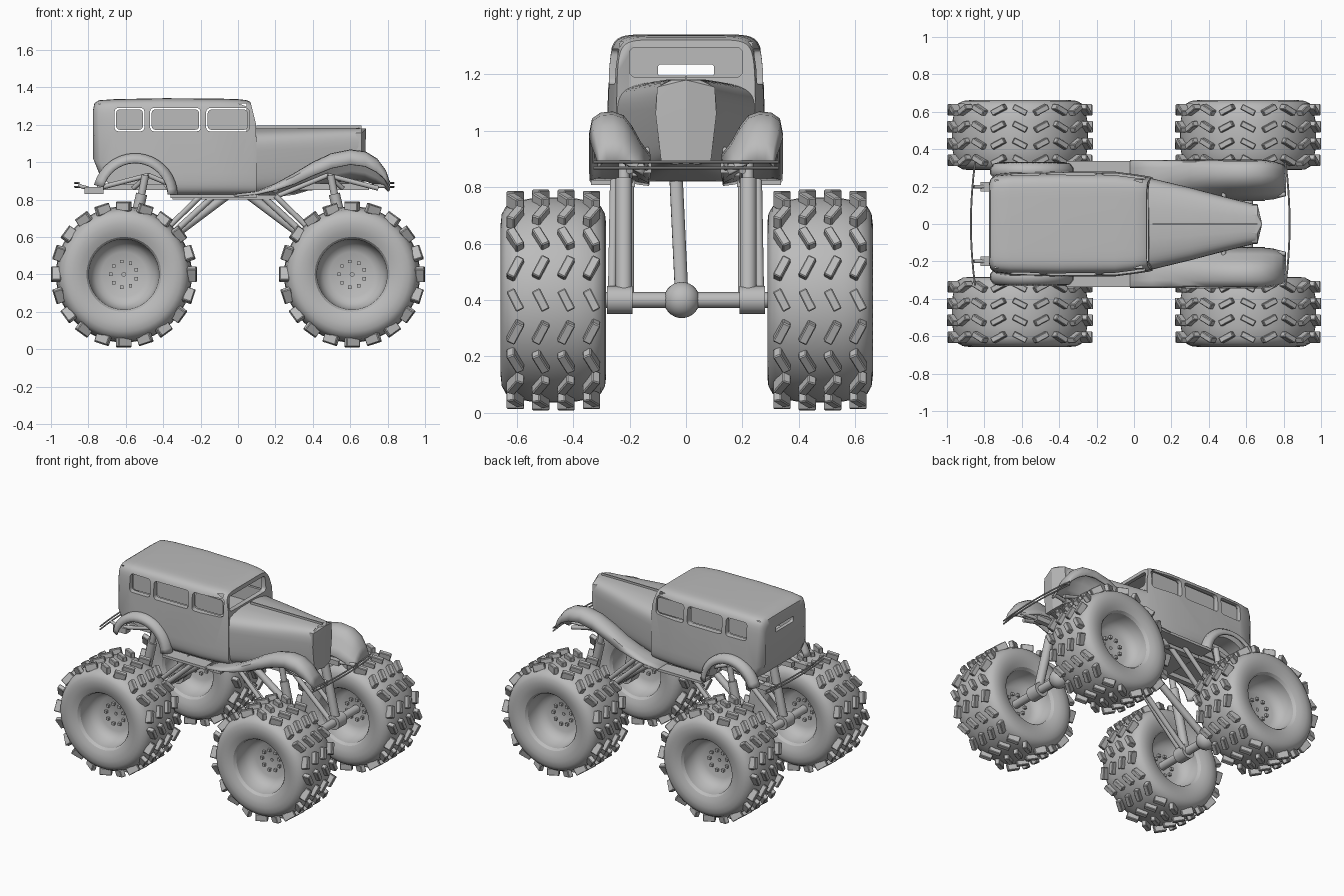
import bpy, bmesh, math
from mathutils import Vector, Matrix

if "Cube" in bpy.data.objects:
    bpy.data.objects.remove(bpy.data.objects["Cube"])

grey = bpy.data.materials.new("plain grey")
grey.use_nodes = True
grey.diffuse_color = (0.5, 0.5, 0.5, 1)
grey.node_tree.nodes["Principled BSDF"].inputs["Base Color"].default_value = (0.5, 0.5, 0.5, 1)


def finish(bm, name, angle=35, solid=0, cutter=None):
    bmesh.ops.recalc_face_normals(bm, faces=bm.faces)
    me = bpy.data.meshes.new(name)
    bm.to_mesh(me)
    bm.free()
    me.materials.append(grey)
    ob = bpy.data.objects.new(name, me)
    bpy.context.collection.objects.link(ob)
    bpy.ops.object.select_all(action='DESELECT')
    ob.select_set(True)
    bpy.context.view_layer.objects.active = ob
    if solid:
        mod = ob.modifiers.new("thickness", 'SOLIDIFY')
        mod.thickness, mod.offset = solid, 0
    if cutter:
        mod = ob.modifiers.new("openings", 'BOOLEAN')
        mod.object, mod.solver, mod.use_self = cutter, 'EXACT', True
        bpy.ops.object.modifier_apply(modifier=mod.name)
    bpy.ops.object.shade_smooth_by_angle(angle=math.radians(angle))
    return ob


def box(bm, lo, hi, round_axis=None, r=0.02):
    lo, hi = Vector(lo), Vector(hi)
    m = Matrix.Translation((lo + hi) / 2) @ Matrix.Diagonal((*(hi - lo), 1))
    vs = bmesh.ops.create_cube(bm, size=1, matrix=m)["verts"]
    if round_axis is not None:
        es = {e for v in vs for e in v.link_edges
              if abs((e.verts[0].co - e.verts[1].co).normalized()[round_axis]) > 0.9}
        bmesh.ops.bevel(bm, geom=list(es), offset=r, segments=3, affect='EDGES', profile=0.5)


def tube(bm, p, q, r, n=14):
    p, q = Vector(p), Vector(q)
    d = q - p
    m = Matrix.Translation((p + q) / 2) @ d.to_track_quat('Z', 'Y').to_matrix().to_4x4()
    bmesh.ops.create_cone(bm, cap_ends=True, segments=n, radius1=r, radius2=r,
                          depth=d.length, matrix=m)


def loft(bm, rings, closed=True, caps=True):
    rows = [[bm.verts.new(p) for p in ring] for ring in rings]
    n = len(rows[0])
    for a, b in zip(rows, rows[1:]):
        for i in range(n if closed else n - 1):
            j = (i + 1) % n
            bm.faces.new((a[i], a[j], b[j], b[i]))
    if caps:
        bm.faces.new(rows[0])
        bm.faces.new(rows[-1])


def rounded_ring(x, w, zb, zt, power, shape, n=48):
    # superellipse cross-section; shape(x, y, z) bends each point
    pts = []
    for i in range(n):
        a = math.tau * (i + 0.5) / n
        c, s = math.cos(a), math.sin(a)
        y = w * math.copysign(abs(c) ** (2 / power), c)
        z = (zb + zt) / 2 + (zt - zb) / 2 * math.copysign(abs(s) ** (2 / power), s)
        pts.append(shape(x, y, z))
    return pts


# Cabin interior, windows and wheel arches, cut out of the cabin
windows = ((-0.66, -0.5), (-0.47, -0.2), (-0.17, 0.06))
bm = bmesh.new()
box(bm, (-0.745, -0.235, 1.06), (0.045, 0.235, 1.315))
for s in (-1, 1):
    for x0, x1 in windows:
        y0, y1 = sorted((s * 0.2, s * 0.4))
        box(bm, (x0, y0, 1.165), (x1, y1, 1.29), 1)
    tube(bm, (-0.545, s * 0.17, 0.81), (-0.545, s * 0.4, 0.81), 0.185, n=40)
box(bm, (0.0, -0.2, 1.19), (0.3, 0.2, 1.295), 0)
box(bm, (-0.9, -0.1, 1.195), (-0.7, 0.1, 1.235), 0, 0.01)
cutter = finish(bm, "opening_cutter")
cutter.hide_render = True


# Cabin with leaning sides, raked back and raked windscreen
def cabin_shape(x, y, z):
    y *= 1 - 0.06 * max(0, z - 1.1) / 0.24
    if x < -0.7:
        x += 0.4 * max(0, 1.02 - z)
    if x > 0.05:
        x -= 0.25 * max(0, z - 1.19)
    return x, y, z


bm = bmesh.new()
cabin = [(-0.775, 0.215, 0.94, 1.28), (-0.768, 0.245, 0.91, 1.315), (-0.745, 0.266, 0.89, 1.331),
         (-0.66, 0.276, 0.88, 1.337), (-0.4, 0.282, 0.88, 1.342), (-0.36, 0.282, 0.82, 1.342),
         (-0.1, 0.28, 0.82, 1.34), (0.0, 0.267, 0.82, 1.337), (0.08, 0.255, 0.82, 1.332),
         (0.1, 0.25, 0.82, 1.322)]
loft(bm, [rounded_ring(*sec, 8.5, cabin_shape) for sec in cabin])
finish(bm, "cabin", 40, cutter=cutter)
cutter.hide_viewport = True

# Side window panes
bm = bmesh.new()
for s in (-1, 1):
    for x0, x1 in windows:
        box(bm, (x0 + 0.008, s * 0.24 - 0.003, 1.173), (x1 - 0.008, s * 0.24 + 0.003, 1.282), 1)
finish(bm, "window_panes")


# Tapering hood with a ridge along the top
def hood_shape(x, y, z):
    return x, y * (1 - 0.25 * max(0, x) * max(0, 1.08 - z) / 0.2), z - 0.12 * abs(y) * max(0, z - 1.05) / 0.13


bm = bmesh.new()
hood = [(0.08, 0.248, 0.82, 1.19), (0.3, 0.195, 0.84, 1.19), (0.5, 0.142, 0.86, 1.188), (0.65, 0.105, 0.88, 1.186)]
loft(bm, [rounded_ring(*sec, 5, hood_shape) for sec in hood])
box(bm, (0.1, -0.004, 1.17), (0.66, 0.004, 1.195))
finish(bm, "hood", 40)

# Pointed radiator grille
bm = bmesh.new()
outline = [(0.05, 1.18), (0.102, 1.155), (0.108, 1.06), (0.088, 0.89)]
for x in (0.63, 0.66):
    for y, z in outline:
        bm.verts.new((x, y, z))
        bm.verts.new((x, -y, z))
bm.verts.new((0.685, 0, 1.18))
bm.verts.new((0.675, 0, 0.88))
bmesh.ops.convex_hull(bm, input=bm.verts)
finish(bm, "radiator_grille", 15)

# Fenders and running boards, one set per side
front_path = [(-0.02, 0.825, 0.1), (0.1, 0.84, 0.15), (0.2, 0.88, 0.4), (0.3, 0.935, 0.7),
              (0.4, 0.995, 0.9), (0.5, 1.042, 1), (0.6, 1.062, 1), (0.68, 1.052, 1),
              (0.74, 1.015, 0.9), (0.785, 0.955, 0.6), (0.808, 0.89, 0.3)]
front_section = [(0.13, -0.15), (0.165, -0.105), (0.195, -0.05), (0.225, -0.012), (0.26, 0),
                 (0.3, -0.003), (0.328, -0.022), (0.338, -0.075)]
rear_section = [(0.25, 0.205), (0.27, 0.222), (0.295, 0.222), (0.318, 0.205), (0.325, 0.175)]
for s, side in ((1, "left"), (-1, "right")):
    bm = bmesh.new()
    rings = []
    for x, z, k in front_path:
        pinch = 0.25 * max(0, x - 0.72) / 0.09
        rings.append([(x, s * (y + (0.22 - y) * pinch), z + dz * k) for y, dz in front_section])
    loft(bm, rings, False, False)
    finish(bm, "front_fender_" + side, 50, solid=0.012)

    bm = bmesh.new()
    rings = []
    for i in range(19):
        a = math.radians(2 + i * 163 / 18)
        rings.append([(-0.55 + r * math.cos(a), s * y, 0.82 + r * math.sin(a)) for y, r in rear_section])
    loft(bm, rings, False, False)
    finish(bm, "rear_fender_" + side, 50, solid=0.012)

    bm = bmesh.new()
    box(bm, (-0.36, min(s * 0.24, s * 0.337), 0.808), (0.1, max(s * 0.24, s * 0.337), 0.826))
    finish(bm, "running_board_" + side)

# Chassis rails with bent strut tubes, bumper arms
bm = bmesh.new()
for s in (-1, 1):
    box(bm, (-0.74, s * 0.14 - 0.018, 0.85), (0.7, s * 0.14 + 0.018, 0.885))
    box(bm, (-0.35, s * 0.2 - 0.02, 0.8), (0.22, s * 0.2 + 0.02, 0.825))
    box(bm, (-0.82, s * 0.2 - 0.025, 0.83), (-0.72, s * 0.2 + 0.025, 0.868))
    tube(bm, (0.68, s * 0.14, 0.87), (0.81, s * 0.16, 0.875), 0.012)
    tube(bm, (-0.8, s * 0.2, 0.86), (-0.855, s * 0.2, 0.875), 0.01)
    for e in (-1, 1):
        path = [(e * 0.2, s * 0.2, 0.815), (e * 0.48, s * 0.21, 0.93), (e * 0.75, s * 0.2, 0.86)]
        for p, q in zip(path, path[1:]):
            tube(bm, p, q, 0.013)
        tube(bm, (e * 0.48, s * 0.21, 0.93), (e * 0.56, s * 0.16, 0.86), 0.012)
for x in (-0.48, 0.48):
    tube(bm, (x, -0.21, 0.93), (x, 0.21, 0.93), 0.012)
for x in (-0.33, 0.2):
    box(bm, (x - 0.015, -0.21, 0.84), (x + 0.015, 0.21, 0.87))
finish(bm, "chassis_frame")

# Thin bowed double-bar bumpers
for e, x0, name in ((1, 0.81, "front_bumper"), (-1, 0.85, "rear_bumper")):
    bm = bmesh.new()
    for z in (0.868, 0.889):
        pts = [(e * (x0 + 0.022 * (1 - (i / 4) ** 2)), i * 0.082, z) for i in range(-4, 5)]
        for p, q in zip(pts, pts[1:]):
            tube(bm, p, q, 0.005, n=8)
    finish(bm, name)

# Axles, differentials, shocks, links and drive shafts
for e, end in ((1, "front"), (-1, "rear")):
    bm = bmesh.new()
    x = e * 0.61
    tube(bm, (x, -0.46, 0.4), (x, 0.46, 0.4), 0.028)
    bmesh.ops.create_uvsphere(bm, u_segments=24, v_segments=14, radius=0.064,
                              matrix=Matrix.Translation((x, -0.015, 0.4)))
    for s in (-1, 1):
        tube(bm, (x, s * 0.19, 0.4), (x, s * 0.28, 0.4), 0.05)
    finish(bm, end + "_axle")

    bm = bmesh.new()
    for s in (-1, 1):
        tube(bm, (x, s * 0.22, 0.42), (e * 0.515, s * 0.22, 0.83), 0.03)
        tube(bm, (e * 0.515, s * 0.22, 0.83), (e * 0.495, s * 0.22, 0.93), 0.02)
    finish(bm, end + "_shocks")

    bm = bmesh.new()
    for s in (-1, 1):
        tube(bm, (e * 0.2, s * 0.255, 0.82), (x, s * 0.262, 0.42), 0.015)
        tube(bm, (e * 0.14, s * 0.2, 0.81), (x, s * 0.2, 0.38), 0.017)
    tube(bm, (e * 0.05, -0.035, 0.83), (x, -0.015, 0.41), 0.024)
    finish(bm, end + "_links_and_drive_shaft")

# Wheel: spun tyre profile as (radius, offset), dished rim, bolts and lugs
profile = [(0.188, 0.15), (0.2, 0.168), (0.23, 0.181), (0.27, 0.187), (0.305, 0.183), (0.332, 0.168),
           (0.348, 0.14), (0.36, 0.08), (0.364, 0)]
profile += [(r, -o) for r, o in profile[-2::-1]]
dish = [(0.188, 0.15), (0.187, 0.13), (0.178, 0.08), (0.155, 0.045), (0.12, 0.028), (0.01, 0.022)]


def spin(bm, prof, n=56):
    loft(bm, [[(r * math.cos(math.tau * i / n), o, r * math.sin(math.tau * i / n)) for i in range(n)]
              for r, o in prof], caps=False)


bm = bmesh.new()
spin(bm, profile)
for s in (-1, 1):
    spin(bm, [(r, s * o) for r, o in dish])
    for i in range(9):
        a = math.tau * i / 9
        p = Vector((0.07 * math.cos(a), s * 0.03, 0.07 * math.sin(a)))
        box(bm, p - Vector((0.009, 0.012, 0.009)), p + Vector((0.009, 0.012, 0.009)))
for i in range(20):
    for offset in (-0.135, -0.045, 0.045, 0.135):
        tilt = math.radians(27 if i % 2 else -27)
        radius = 0.362 if abs(offset) > 0.1 else 0.366
        m = (Matrix.Rotation(math.tau * i / 20, 4, 'Y') @ Matrix.Translation((0, offset, radius))
             @ Matrix.Rotation(tilt, 4, 'Z') @ Matrix.Diagonal((0.08, 0.032, 0.05, 1)))
        vs = bmesh.ops.create_cube(bm, size=1, matrix=m)["verts"]
        es = list({e for v in vs for e in v.link_edges})
        bmesh.ops.bevel(bm, geom=es, offset=0.004, segments=1, affect='EDGES')
wheel = finish(bm, "front_left_wheel", 32)
wheel.location = (0.61, 0.475, 0.4)
for name, x, y in (("front_right_wheel", 0.61, -0.47), ("rear_left_wheel", -0.61, 0.475),
                   ("rear_right_wheel", -0.61, -0.47)):
    copy = wheel.copy()
    copy.name = name
    copy.location = (x, y, 0.4)
    copy.rotation_euler.z = math.pi if y < 0 else 0
    bpy.context.collection.objects.link(copy)
